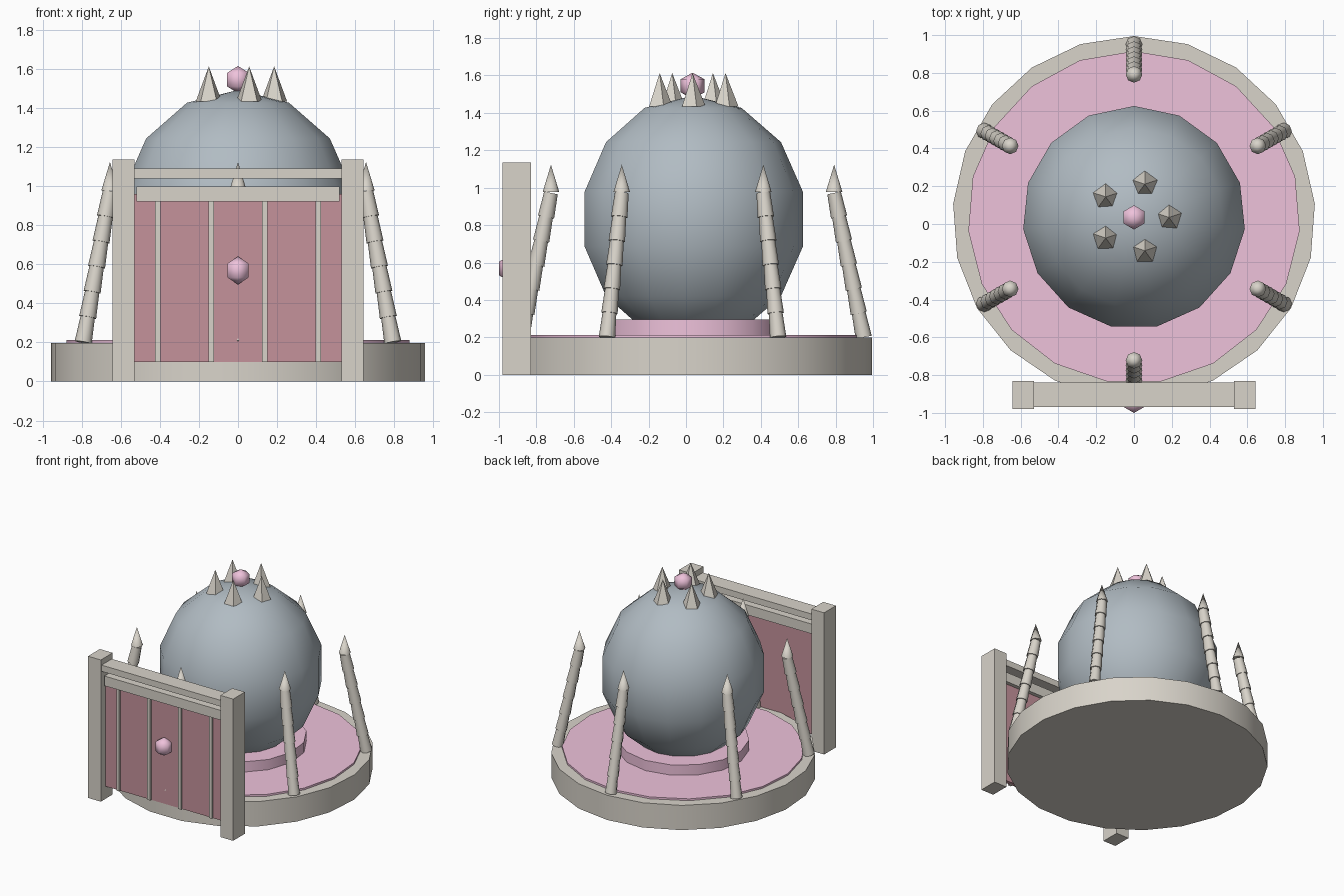
import bpy, bmesh
from math import sin, cos, pi, radians
from mathutils import Vector

if "Cube" in bpy.data.objects:
    bpy.data.objects.remove(bpy.data.objects["Cube"])

CY = 0.035  # y of the dais axis


def mat(name, rgb):
    m = bpy.data.materials.new(name)
    m.diffuse_color = (*rgb, 1)
    m.use_nodes = True
    m.node_tree.nodes["Principled BSDF"].inputs["Base Color"].default_value = m.diffuse_color
    return m


STONE = mat("stone", (0.69, 0.655, 0.59))
SLATE = mat("slate", (0.44, 0.50, 0.545))
PINK = mat("pink", (0.86, 0.54, 0.71))
RED = mat("red", (0.56, 0.29, 0.33))


def finish(bm, name, m, smooth=False):
    bmesh.ops.recalc_face_normals(bm, faces=bm.faces)
    me = bpy.data.meshes.new(name)
    bm.to_mesh(me)
    bm.free()
    ob = bpy.data.objects.new(name, me)
    bpy.context.collection.objects.link(ob)
    me.materials.append(m)
    if smooth:
        bpy.ops.object.select_all(action='DESELECT')
        ob.select_set(True)
        bpy.context.view_layer.objects.active = ob
        bpy.ops.object.shade_smooth_by_angle(angle=radians(smooth))
    return ob


def lathe(bm, profile, n, loc=(0, 0, 0), axis=(0, 0, 1)):
    """Spin (radius, height) points about an axis; first vertex faces +y."""
    rot = Vector((0, 0, 1)).rotation_difference(Vector(axis))
    loc = Vector(loc)
    rings = []
    for r, z in profile:
        k = n if r > 0 else 1
        rings.append([bm.verts.new(loc + rot @ Vector((r * sin(2 * pi * i / n), r * cos(2 * pi * i / n), z)))
                      for i in range(k)])
    for a, b in zip(rings, rings[1:]):
        for i in range(n):
            j = (i + 1) % n
            quad = [a[i % len(a)], a[j % len(a)], b[j % len(b)], b[i % len(b)]]
            bm.faces.new(list(dict.fromkeys(quad)))
    for ring in (rings[0], rings[-1]):
        if len(ring) > 1:
            bm.faces.new(ring)


def turned(name, m, profile, n, loc, smooth=False):
    bm = bmesh.new()
    lathe(bm, profile, n, loc)
    return finish(bm, name, m, smooth)


def ball(rh, rv, rings):
    pts = [(rh * sin(pi * i / rings), -rv * cos(pi * i / rings)) for i in range(1, rings)]
    return [(0, -rv)] + pts + [(0, rv)]


def box(name, m, x, y, z):
    bm = bmesh.new()
    bmesh.ops.create_cube(bm, size=1)
    for v in bm.verts:
        v.co = [(a + b) / 2 + c * (b - a) for (a, b), c in zip((x, y, z), v.co)]
    return finish(bm, name, m)


# round dais, floor, pedestal and the great sphere
turned("dais", STONE, [(0.96, 0), (0.96, 0.198)], 21, (0, CY, 0), 30)
turned("floor_disc", PINK, [(0.88, 0.15), (0.88, 0.213)], 19, (0, CY, 0), 30)
turned("pedestal", PINK, [(0.48, 0.2), (0.48, 0.295)], 15, (0, CY, 0), 30)
turned("sphere", SLATE, ball(0.605, 0.66, 7), 15, (0, CY, 0.832), 30)

# crown of small spikes around a gem
for i in range(5):
    a = 2 * pi * i / 5
    turned("crown_spike", STONE, [(0.07, 0), (0, 0.18)], 5,
           (0.185 * cos(a), CY + 0.185 * sin(a), 1.433))
turned("crown_gem", PINK, ball(0.074, 0.07, 3), 6, (0, CY, 1.545), 60)

# six leaning segmented pillars with pointed tips
SEGS = 6
for i in range(6):
    a = pi / 6 + i * pi / 3
    d = Vector((cos(a), sin(a), 0))
    foot = d * 0.915 + Vector((0, CY, 0.2))
    head = d * 0.757 + Vector((0, CY, 0.972))
    step = (head - foot) / SEGS
    bm = bmesh.new()
    for s in range(SEGS):
        lathe(bm, [(0.044, 0), (0.037, step.length)], 8, foot + step * s, step.normalized())
    finish(bm, "pillar", STONE, 50)
    turned("pillar_tip", STONE, [(0.044, 0), (0, 0.145)], 8, (head.x, head.y, 0.978), 50)

# gate: posts, beams, door panel, bars and knob
for s in (-1, 1):
    box("gate_post", STONE, sorted((s * 0.53, s * 0.643)), (-0.98, -0.83), (0, 1.135))
box("top_beam", STONE, (-0.54, 0.54), (-0.97, -0.84), (1.04, 1.09))
box("lower_beam", STONE, (-0.52, 0.52), (-0.95, -0.86), (0.92, 0.998))
box("door_panel", RED, (-0.535, 0.535), (-0.92, -0.89), (0.1, 0.96))
for x in (-0.411, -0.137, 0.137, 0.411):
    box("door_bar", STONE, (x - 0.013, x + 0.013), (-0.935, -0.91), (0.1, 0.93))
turned("door_knob", PINK, ball(0.072, 0.072, 3), 6, (0, -0.938, 0.568), 60)
